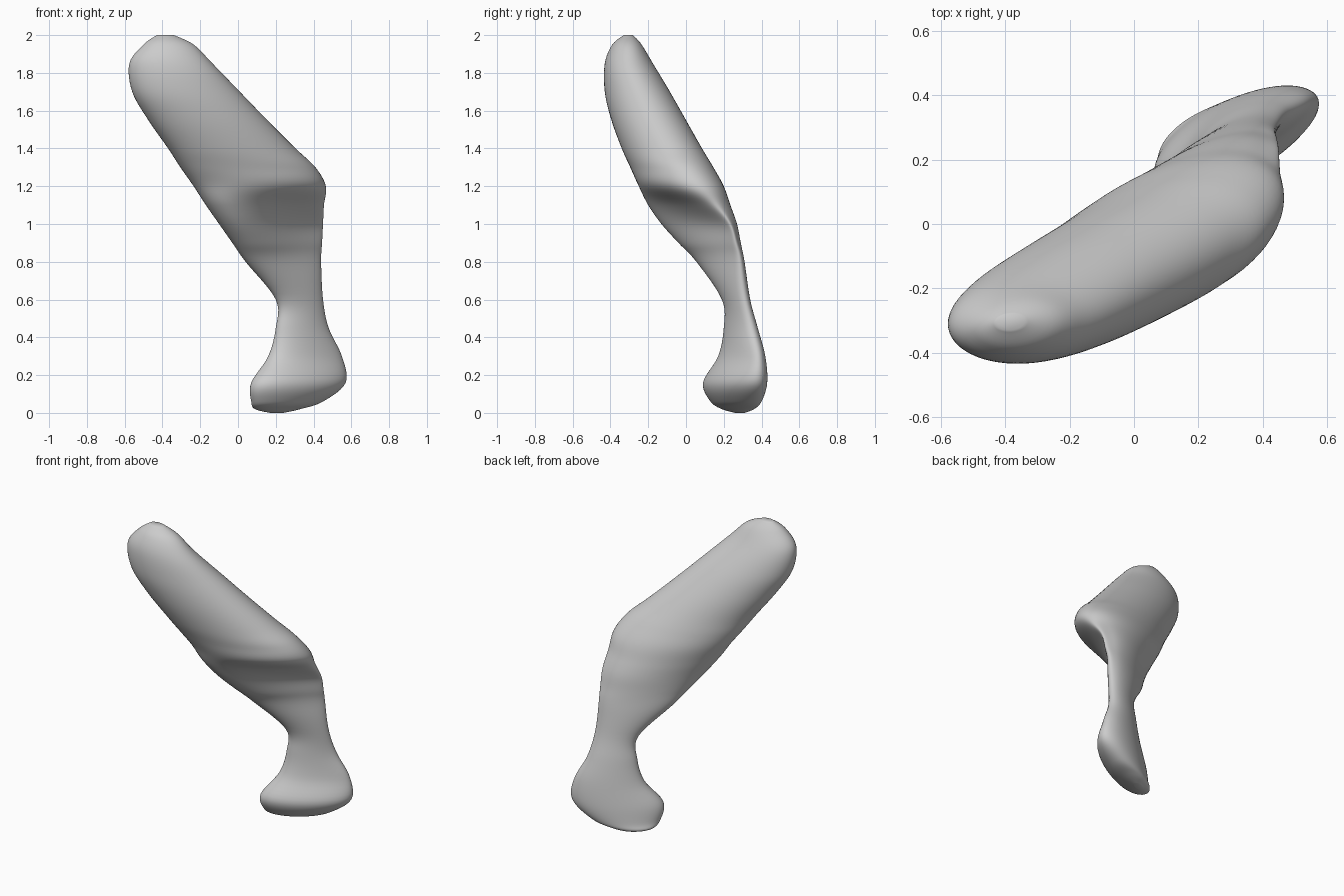
import bpy
import bmesh
from math import cos, pi, acos

old = bpy.data.objects.get("Cube")
if old:
    bpy.data.objects.remove(old, do_unlink=True)

SIDES = 64
STEPS = 6
HOLLOW_ANGLE = 1.72 * pi

# Cross-sections from sole to tip:
# height, x min, x max, y min, y max, slant of the oval, depth of the front hollow
SECTIONS = [
    (0, .17, .24, .26, .31, .5, 0),
    (.02, .09, .33, .19, .36, .55, 0),
    (.06, .07, .45, .13, .4, .6, 0),
    (.16, .07, .57, .09, .43, .6, .1),
    (.3, .16, .55, .17, .42, .6, .2),
    (.45, .2, .48, .2, .38, .58, .1),
    (.6, .2, .45, .19, .34, .55, .1),
    (.8, .04, .44, .055, .31, .68, .3),
    (.9, -.03, .445, -.04, .29, .63, .5),
    (1, -.1, .45, -.13, .27, .57, .6),
    (1.1, -.17, .455, -.2, .235, .48, .4),
    (1.2, -.235, .465, -.25, .2, .4, 0),
    (1.3, -.305, .41, -.295, .145, .36, 0),
    (1.4, -.37, .305, -.34, .085, .33, 0),
    (1.55, -.475, .155, -.395, 0, .28, 0),
    (1.7, -.56, .01, -.43, -.085, .22, 0),
    (1.85, -.575, -.135, -.43, -.175, .1, 0),
    (1.95, -.5, -.235, -.39, -.235, .1, 0),
    (2, -.43, -.34, -.33, -.28, .1, 0),
]


def blend(a, b, c, d, t):
    """Smooth curve between b and c."""
    return b + t / 2 * (c - a + t * (2 * a - 5 * b + 4 * c - d
                                     + t * (3 * (b - c) + d - a)))


def smooth_rows(rows):
    padded = [rows[0]] + rows + [rows[-1]]
    result = []
    for i in range(len(rows) - 1):
        for step in range(STEPS):
            result.append([blend(*values, step / STEPS)
                           for values in zip(*padded[i:i + 4])])
    return result + [rows[-1]]


def oval(row):
    """Slanted oval, hollowed at the front, that fills its x and y limits."""
    z, x_min, x_max, y_min, y_max, slant, hollow = row
    angles = [2 * pi * i / SIDES for i in range(SIDES)]
    lean = acos(slant)
    raw = [cos(a - lean) + hollow * max(0, cos(a - HOLLOW_ANGLE)) ** 2
           for a in angles]
    low, high = min(raw), max(raw)
    return [((x_min + x_max) / 2 + (x_max - x_min) / 2 * cos(a),
             y_min + (y_max - y_min) * (r - low) / (high - low), z)
            for a, r in zip(angles, raw)]


# Loft the limb through its sections
bm = bmesh.new()
rings = [[bm.verts.new(p) for p in oval(row)] for row in smooth_rows(SECTIONS)]
for lower, upper in zip(rings, rings[1:]):
    for i in range(SIDES):
        j = (i + 1) % SIDES
        bm.faces.new((lower[i], lower[j], upper[j], upper[i]))
bm.faces.new(list(reversed(rings[0])))
bm.faces.new(rings[-1])
bmesh.ops.recalc_face_normals(bm, faces=bm.faces)

mesh = bpy.data.meshes.new("bent_limb")
bm.to_mesh(mesh)
bm.free()
limb = bpy.data.objects.new("bent_limb", mesh)
bpy.context.collection.objects.link(limb)

# Plain grey material
grey = bpy.data.materials.new("plain_grey")
grey.use_nodes = True
colour = (.6, .6, .6, 1)
grey.diffuse_color = colour
grey.node_tree.nodes["Principled BSDF"].inputs["Base Color"].default_value = colour
mesh.materials.append(grey)

# Smooth shading
bpy.context.view_layer.objects.active = limb
limb.select_set(True)
bpy.ops.object.shade_smooth_by_angle(angle=pi / 3)
